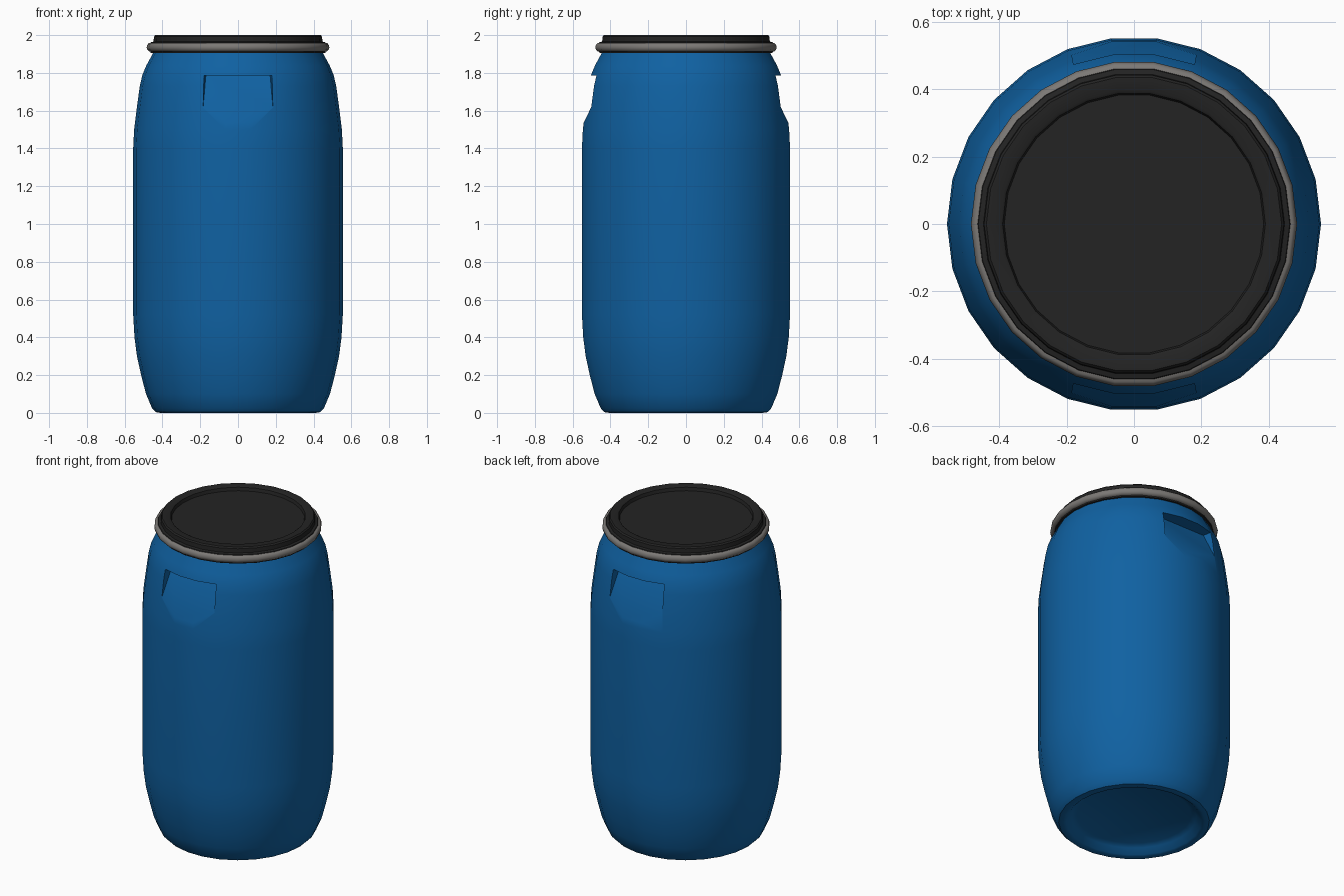
import bpy, bmesh, math

if "Cube" in bpy.data.objects:
    bpy.data.objects.remove(bpy.data.objects["Cube"])

SIDES = 26


def material(name, rgb):
    m = bpy.data.materials.new(name)
    m.diffuse_color = (*rgb, 1)
    m.use_nodes = True
    m.node_tree.nodes["Principled BSDF"].inputs["Base Color"].default_value = m.diffuse_color
    return m


blue = material("blue plastic", (0.005, 0.12, 0.36))
black = material("black plastic", (0.017, 0.017, 0.017))
grey = material("grey metal", (0.2, 0.19, 0.18))


def finish(name, bm, mat):
    bmesh.ops.recalc_face_normals(bm, faces=bm.faces[:])
    me = bpy.data.meshes.new(name)
    bm.to_mesh(me)
    bm.free()
    ob = bpy.data.objects.new(name, me)
    bpy.context.collection.objects.link(ob)
    me.materials.append(mat)
    return ob


def lathe(name, profile, mat, closed=False):
    """Revolve (radius, z) points; open profiles get end caps."""
    bm = bmesh.new()
    rings = []
    for r, z in profile:
        rings.append([bm.verts.new((r * math.cos(a), r * math.sin(a), z))
                      for a in (2 * math.pi * i / SIDES for i in range(SIDES))])
    pairs = list(zip(rings, rings[1:]))
    if closed:
        pairs.append((rings[-1], rings[0]))
    for lo, hi in pairs:
        for i in range(SIDES):
            j = (i + 1) % SIDES
            bm.faces.new((lo[i], lo[j], hi[j], hi[i]))
    if not closed:
        bm.faces.new(rings[0][::-1])
        bm.faces.new(rings[-1])
    return finish(name, bm, mat)


def smooth(ob, angle):
    bpy.ops.object.select_all(action='DESELECT')
    ob.select_set(True)
    bpy.context.view_layer.objects.active = ob
    bpy.ops.object.shade_smooth_by_angle(angle=math.radians(angle))


# Barrel body with a recessed base
body = lathe("barrel_body", [
    (0.33, 0.05), (0.36, 0.035), (0.39, 0.006), (0.41, 0.0), (0.435, 0.004),
    (0.455, 0.025), (0.487, 0.1), (0.513, 0.2), (0.535, 0.3), (0.548, 0.4),
    (0.555, 0.52), (0.555, 1.4), (0.55, 1.5), (0.535, 1.62), (0.52, 1.73),
    (0.506, 1.79), (0.485, 1.84), (0.452, 1.9), (0.44, 1.93)], blue)


# Hand grips: tapered wedges cut out of front and back
def grip_cutter(name, s):
    bm = bmesh.new()
    section = [(0.42, 1.787), (0.70, 1.787), (0.70, 1.21)]
    ends = []
    for side in (-1, 1):
        ends.append([bm.verts.new((side * (0.17 + 0.2 * max(0, y - 0.45)), s * y, z))
                     for y, z in section])
    bm.faces.new(ends[0])
    bm.faces.new(ends[1][::-1])
    for i in range(3):
        j = (i + 1) % 3
        bm.faces.new((ends[0][i], ends[0][j], ends[1][j], ends[1][i]))
    ob = finish(name, bm, blue)
    ob.hide_render = True
    return ob


bpy.context.view_layer.objects.active = body
for name, s in (("front_grip_cutter", -1), ("back_grip_cutter", 1)):
    cutter = grip_cutter(name, s)
    mod = body.modifiers.new(name, 'BOOLEAN')
    mod.operation = 'DIFFERENCE'
    mod.solver = 'EXACT'
    mod.object = cutter
    bpy.ops.object.modifier_apply(modifier=mod.name)
    bpy.data.objects.remove(cutter, do_unlink=True)
smooth(body, 32)

# Lid with raised rim and sunken centre
lid = lathe("lid", [
    (0.44, 1.905), (0.462, 1.905), (0.468, 1.95), (0.462, 1.962), (0.447, 1.966),
    (0.445, 1.992), (0.438, 2.0), (0.398, 2.0), (0.39, 1.995), (0.385, 1.975)], black)
smooth(lid, 35)

# Clamping ring around the lid
ring = lathe("clamp_ring", [
    (0.455, 1.912), (0.47, 1.913), (0.48, 1.922), (0.484, 1.935),
    (0.48, 1.949), (0.472, 1.958), (0.455, 1.958)], grey, closed=True)
smooth(ring, 50)
